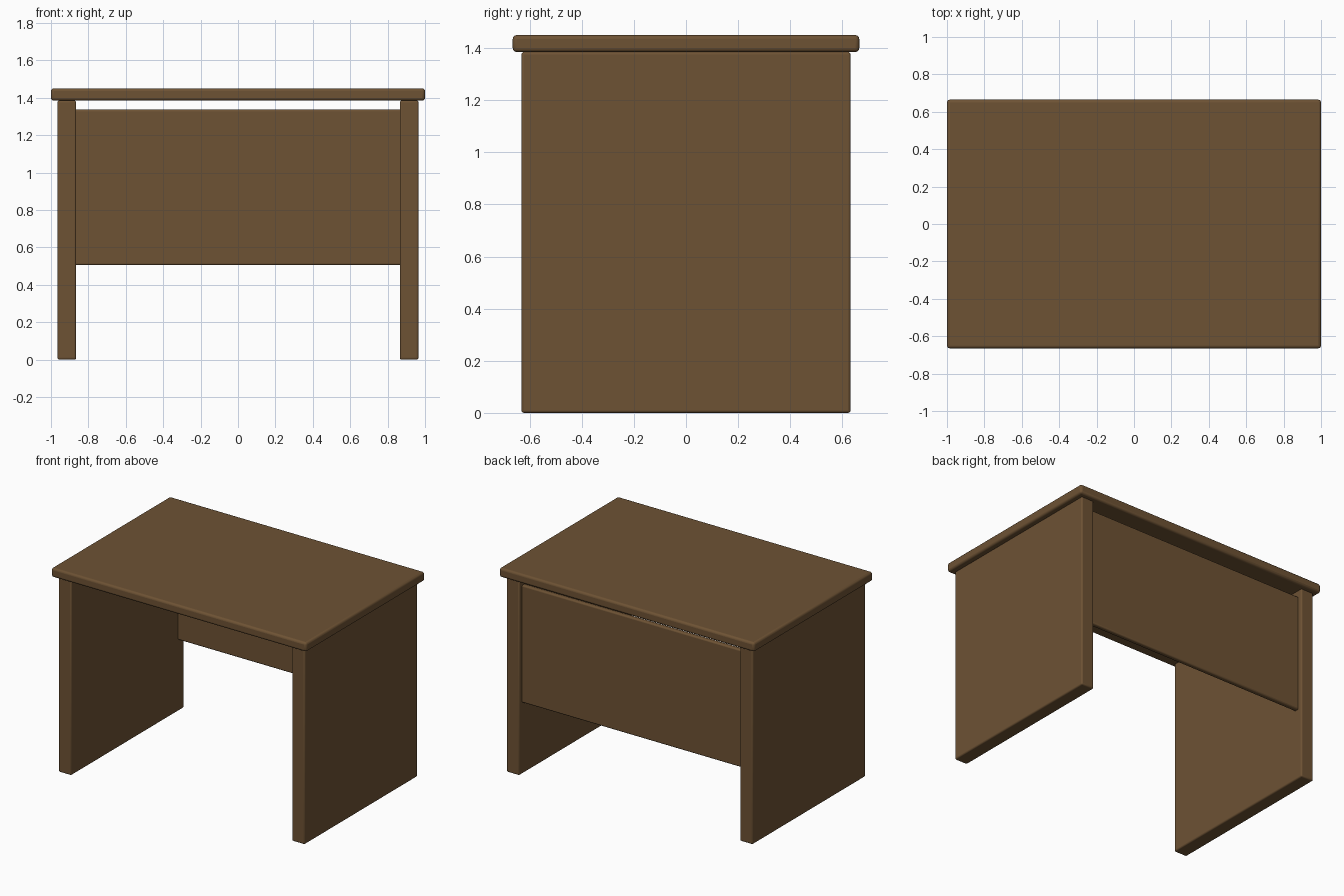
import bpy

if "Cube" in bpy.data.objects:
    bpy.data.objects.remove(bpy.data.objects["Cube"])

wood = bpy.data.materials.new("brown wood")
wood.diffuse_color = (0.155, 0.085, 0.034, 1)
wood.use_nodes = True
wood.node_tree.nodes["Principled BSDF"].inputs["Base Color"].default_value = wood.diffuse_color


def board(name, lo, hi, bevel):
    """Box between two corners with rounded edges."""
    centre = [(a + b) / 2 for a, b in zip(lo, hi)]
    bpy.ops.mesh.primitive_cube_add(size=1, location=centre)
    ob = bpy.context.object
    ob.name = name
    ob.scale = [b - a for a, b in zip(lo, hi)]
    bpy.ops.object.transform_apply(location=False, rotation=False, scale=True)
    ob.data.materials.append(wood)
    mod = ob.modifiers.new("rounded edges", 'BEVEL')
    mod.width = bevel
    mod.segments = 3
    bpy.ops.object.shade_smooth_by_angle()
    return ob


# Desk top
board("desk_top", (-1, -0.665, 1.385), (1, 0.665, 1.45), 0.015)

# Solid side panels
for side, x in (("left", -0.915), ("right", 0.915)):
    board(side + "_side_panel", (x - 0.05, -0.632, 0), (x + 0.05, 0.632, 1.385), 0.01)

# Modesty panel, slightly recessed from the back edge
board("back_panel", (-0.875, 0.565, 0.505), (0.875, 0.6, 1.337), 0.01)
